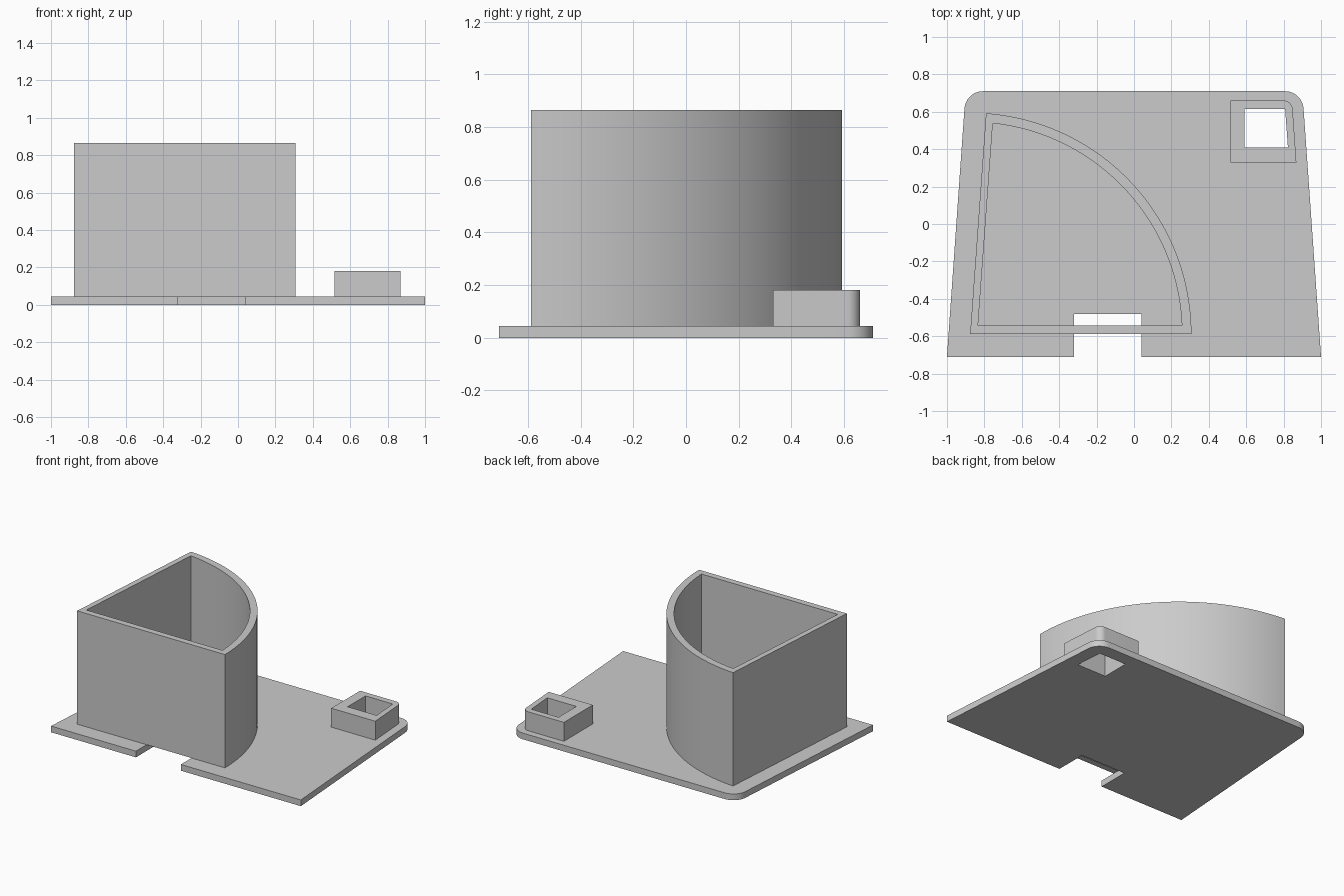
import bpy, bmesh, math
from mathutils import Vector

if "Cube" in bpy.data.objects:
    bpy.data.objects.remove(bpy.data.objects["Cube"])

grey = bpy.data.materials.new("light grey")
grey.use_nodes = True
grey.diffuse_color = (0.6, 0.6, 0.6, 1)
grey.node_tree.nodes["Principled BSDF"].inputs["Base Color"].default_value = (0.6, 0.6, 0.6, 1)


def fillet(before, corner, after, length, steps=12):
    """Round a corner with an arc that starts and ends `length` from it."""
    c = Vector(corner)
    a = (Vector(before) - c).normalized()
    b = (Vector(after) - c).normalized()
    half = a.angle(b) / 2
    radius = length * math.tan(half)
    centre = c + (a + b).normalized() * length / math.cos(half)
    start, end = c + a * length - centre, c + b * length - centre
    sweep = math.pi - 2 * half
    return [tuple(centre + (start * math.sin(sweep * (1 - i / steps))
                            + end * math.sin(sweep * i / steps)) / math.sin(sweep))
            for i in range(steps + 1)] if radius > 0 else [corner]


def extrude(name, loops, bottom, top):
    """Fill an outline with its holes and pull it up into a solid."""
    bm = bmesh.new()
    for loop in loops:
        verts = [bm.verts.new((x, y, bottom)) for x, y in loop]
        for i, v in enumerate(verts):
            bm.edges.new((verts[i - 1], v))
    bmesh.ops.triangle_fill(bm, use_beauty=True, edges=bm.edges[:], normal=(0, 0, 1))
    bmesh.ops.dissolve_limit(bm, angle_limit=0.01, verts=[], edges=bm.edges[:])
    new = bmesh.ops.extrude_face_region(bm, geom=bm.faces[:])["geom"]
    bmesh.ops.translate(bm, vec=(0, 0, top - bottom),
                        verts=[g for g in new if isinstance(g, bmesh.types.BMVert)])
    bmesh.ops.recalc_face_normals(bm, faces=bm.faces[:])
    mesh = bpy.data.meshes.new(name)
    bm.to_mesh(mesh)
    bm.free()
    mesh.materials.append(grey)
    obj = bpy.data.objects.new(name, mesh)
    bpy.context.collection.objects.link(obj)
    bpy.ops.object.select_all(action='DESELECT')
    obj.select_set(True)
    bpy.context.view_layer.objects.active = obj
    bpy.ops.object.shade_smooth_by_angle(angle=math.radians(30))


def sector(corner, centre, radius, right_y, left_end, steps=48):
    """Corner point plus an arc from the right-hand end to the left-hand end."""
    first = math.asin((right_y - centre[1]) / radius)
    last = math.acos((left_end - centre[0]) / radius)
    arc = [first + (last - first) * i / steps for i in range(steps + 1)]
    return [corner] + [(centre[0] + radius * math.cos(a),
                        centre[1] + radius * math.sin(a)) for a in arc]


PLATE = 0.045

# Tapered plate with rounded back corners, front notch and square hole
fl, fr, br, bl = (-1, -0.71), (1, -0.71), (0.9, 0.71), (-0.9, 0.71)
notch = [(-0.32, -0.71), (-0.32, -0.48), (0.04, -0.48), (0.04, -0.71)]
plate = [fl] + notch + [fr] + fillet(fr, br, bl, 0.093) + fillet(br, bl, fl, 0.093)
hole = [(0.59, 0.41), (0.823, 0.41), (0.808, 0.615), (0.59, 0.615)]
extrude("base_plate", [plate, hole], 0, PLATE)

# Tall quarter-round cup wall
pivot = (-0.876, -0.588)
outer = sector(pivot, pivot, 1.183, -0.588, -0.791)
inner = sector((-0.834, -0.543), pivot, 1.133, -0.543, -0.755)
extrude("cup_wall", [outer, inner], PLATE, 0.865)

# Small socket around the square hole
s1, s2, s3, s4 = (0.515, 0.33), (0.868, 0.33), (0.845, 0.66), (0.515, 0.66)
socket = [s1, s2] + fillet(s2, s3, s4, 0.045) + [s4]
extrude("small_socket", [socket, hole], PLATE, 0.182)
